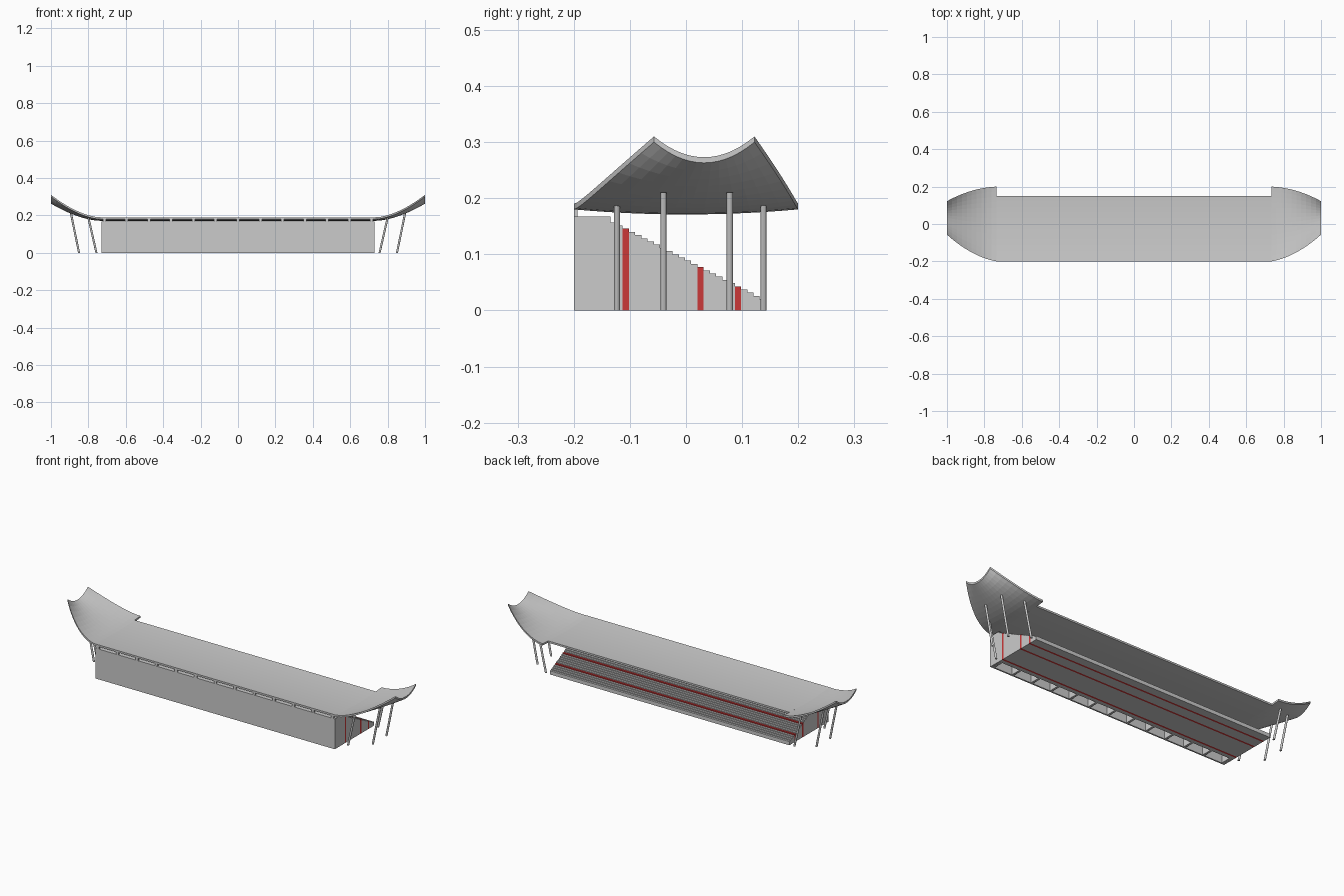
import bpy, bmesh
from mathutils import Vector

if "Cube" in bpy.data.objects:
    bpy.data.objects.remove(bpy.data.objects["Cube"])


def material(name, rgb):
    m = bpy.data.materials.new(name)
    m.diffuse_color = (*rgb, 1)
    m.use_nodes = True
    m.node_tree.nodes["Principled BSDF"].inputs["Base Color"].default_value = m.diffuse_color
    return m


red = material("red_seating", (0.6, 0.04, 0.04))


def finish(name, bm, mat=None):
    bmesh.ops.recalc_face_normals(bm, faces=bm.faces)
    me = bpy.data.meshes.new(name)
    bm.to_mesh(me)
    bm.free()
    ob = bpy.data.objects.new(name, me)
    bpy.context.collection.objects.link(ob)
    if mat:
        me.materials.append(mat)
    return ob


def box(name, x0, x1, y0, y1, z0, z1, mat=None):
    bm = bmesh.new()
    bmesh.ops.create_cube(bm, size=1)
    for v in bm.verts:
        v.co = ((x0 + x1) / 2 + v.co.x * (x1 - x0),
                (y0 + y1) / 2 + v.co.y * (y1 - y0),
                (z0 + z1) / 2 + v.co.z * (z1 - z0))
    return finish(name, bm, mat)


def shell(name, surface, nu, nv, thick):
    # closed slab above a parametric underside
    bm = bmesh.new()
    rows = [[bm.verts.new(surface(i / nu, j / nv)) for j in range(nv + 1)]
            for i in range(nu + 1)]
    for i in range(nu):
        for j in range(nv):
            bm.faces.new((rows[i][j], rows[i + 1][j], rows[i + 1][j + 1], rows[i][j + 1]))
    ext = bmesh.ops.extrude_face_region(bm, geom=bm.faces[:], use_keep_orig=True)
    for e in ext["geom"]:
        if isinstance(e, bmesh.types.BMVert):
            e.co.z += thick
    return finish(name, bm)


def pillar(name, base, top, r=0.0055):
    a, b = Vector(base), Vector(top)
    bm = bmesh.new()
    bmesh.ops.create_cone(bm, cap_ends=True, segments=12, radius1=r, radius2=r, depth=1)
    for v in bm.verts:
        t = v.co.z + 0.5
        p = a.lerp(b, t)
        v.co = (p.x + v.co.x, p.y + v.co.y, p.z)
    return finish(name, bm)


L = 0.73      # half length of the stand
ROOT = 0.735  # where the roof wings begin

# stepped seating, each tier a full-height block
Y0, DY, N = -0.135, 0.0111, 25
for i in range(N):
    box(f"tier_{i + 1}", -L, L, Y0 + i * DY, Y0 + (i + 1) * DY, 0, 0.157 - i * 0.0057,
        red if i in (2, 14, 20) else None)

# rear wall, upper deck and closed ends (hollow beneath)
box("rear_wall", -L, L, -0.2, -0.192, 0, 0.167)
box("upper_deck", -L, L, -0.192, Y0, 0.159, 0.167)
for s, side in ((-1, "left"), (1, "right")):
    xs = sorted((s * (L - 0.008), s * L))
    box(f"{side}_end_wall", *xs, -0.192, Y0, 0, 0.159)

# ribs inside the wall and the short posts carrying the roof
for i in range(13):
    x = -0.715 + i * 1.43 / 12
    box(f"rib_{i + 1}", x - 0.006, x + 0.006, -0.192, Y0, 0, 0.159)
    box(f"roof_post_{i + 1}", x - 0.008, x + 0.008, -0.1995, -0.193, 0.16, 0.182)


# main roof with a slight sag
def main_roof(u, v):
    y = -0.2 + 0.35 * v
    return (-ROOT + 2 * ROOT * u, y, 0.171 + 0.009 * (y / 0.2) ** 2)


shell("main_roof", main_roof, 1, 12, 0.010)


# upswept roof wings
def wing(s):
    def f(u, v):
        w = 2 * v - 1
        y0 = -0.2 + 0.143 * (0.34 * u + 0.66 * u * u)
        y1 = 0.2 - 0.078 * (0.15 * u + 0.85 * u * u)
        rise = u ** 1.7
        z = 0.171 + 0.092 * rise + (0.009 + 0.028 * rise) * w * w
        return (s * (ROOT + (1 - ROOT) * u), y0 + (y1 - y0) * v, z)
    return f


for s, side in ((-1, "left"), (1, "right")):
    shell(f"{side}_roof_wing", wing(s), 10, 14, 0.010)
    # leaning pillars under the wing
    for k, y in enumerate((-0.123, 0.138)):
        pillar(f"{side}_inner_pillar_{k + 1}", (s * 0.757, y, 0), (s * 0.80, y, 0.188))
    for k, y in enumerate((-0.04, 0.078)):
        pillar(f"{side}_outer_pillar_{k + 1}", (s * 0.85, y, 0), (s * 0.893, y, 0.21))
